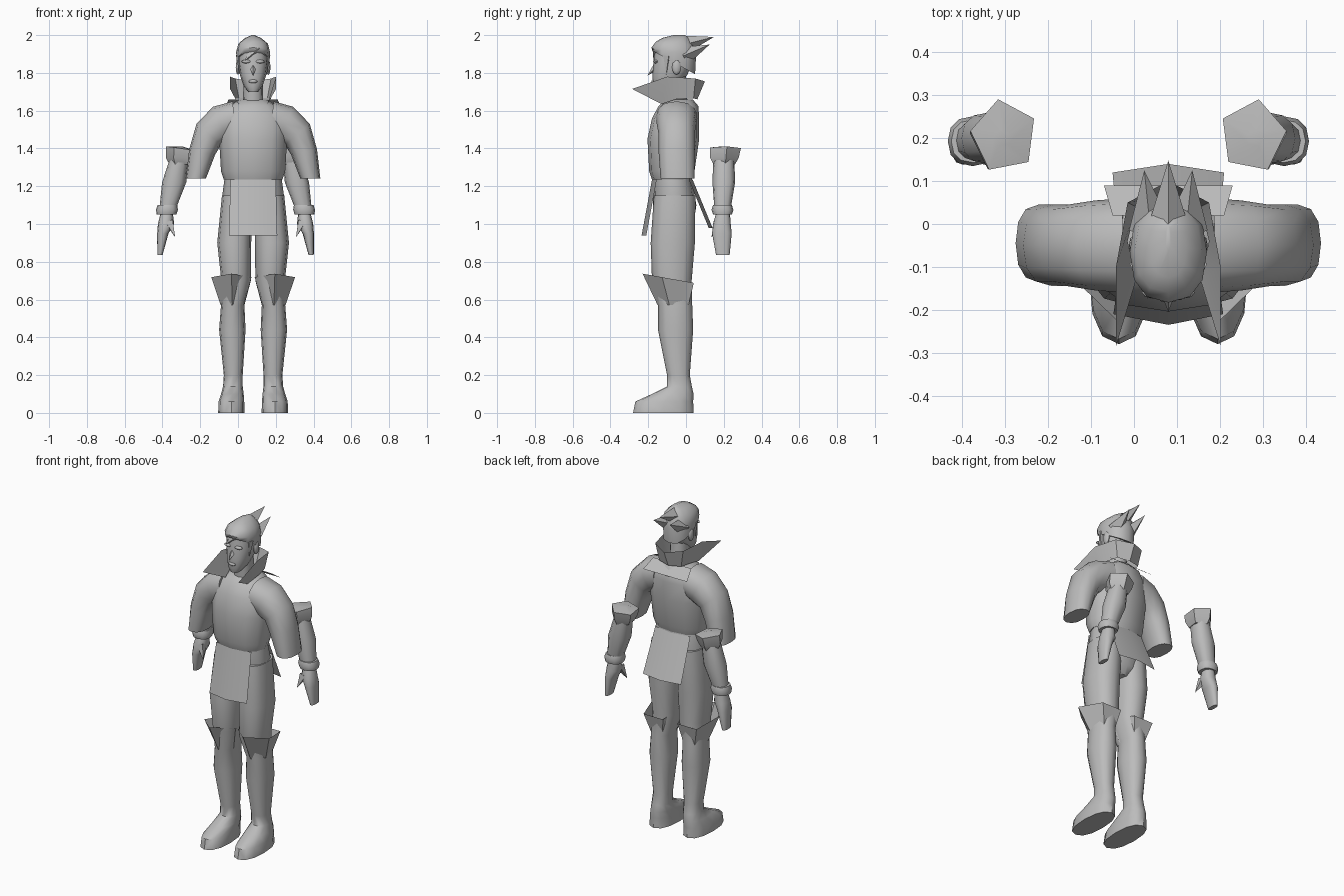
import bpy, bmesh
from math import sin, cos, pi, radians, copysign
from mathutils import Vector, Matrix

if "Cube" in bpy.data.objects:
    bpy.data.objects.remove(bpy.data.objects["Cube"])

# Symmetry planes of the body and of the loose forearms
BODY, ARMS = .08, -.013

SHADE = (.5, .5, .5, 1)
grey = bpy.data.materials.new("plain grey")
grey.use_nodes = True
grey.diffuse_color = SHADE
grey.node_tree.nodes["Principled BSDF"].inputs["Base Color"].default_value = SHADE


def finish(name, bm, axis=BODY, mirror=False, angle=48):
    """Turn a bmesh into a shaded object, mirrored over its axis if asked."""
    bmesh.ops.recalc_face_normals(bm, faces=bm.faces)
    mesh = bpy.data.meshes.new(name)
    bm.to_mesh(mesh)
    bm.free()
    mesh.materials.append(grey)
    obj = bpy.data.objects.new(name, mesh)
    bpy.context.collection.objects.link(obj)
    obj.location.x = axis
    bpy.ops.object.select_all(action='DESELECT')
    obj.select_set(True)
    bpy.context.view_layer.objects.active = obj
    bpy.ops.object.shade_smooth_by_angle(angle=radians(angle))
    if mirror:
        obj.modifiers.new("Mirror", 'MIRROR')


def skin(name, rows, closed=True, caps=True, **options):
    """Bridge rows of points with quads."""
    bm = bmesh.new()
    rows = [[bm.verts.new(point) for point in row] for row in rows]
    count = len(rows[0])
    for low, high in zip(rows, rows[1:]):
        for i in range(count if closed else count - 1):
            j = (i + 1) % count
            bm.faces.new((low[i], low[j], high[j], high[i]))
    if closed and caps:
        bm.faces.new(rows[0])
        bm.faces.new(rows[-1])
    finish(name, bm, **options)


def ring(z, wide, deep, y=0, x=0, tilt=0, pitch=0, sides=12, turn=0, power=.85):
    """Rounded section; tilt leans it sideways, pitch slopes it front to back."""
    points = []
    for i in range(sides):
        a = 2 * pi * i / sides + radians(turn)
        u = wide * copysign(abs(cos(a)) ** power, cos(a))
        v = deep * copysign(abs(sin(a)) ** power, sin(a))
        lean = radians(tilt)
        points.append((x + u * cos(lean), y + v, z + u * sin(lean) + pitch * v))
    return points


def pentagon(**section):
    return ring(sides=5, power=1, **section)


def both(half):
    """Complete a row from its left half, listed from the outside to the middle."""
    return half + [(-x, y, z) for x, y, z in reversed(half) if x > 0]


def flap(name, top, hem, bow):
    """Hanging cloth; top and hem are the left corners, bow moves the middle."""
    rows = [both([corner, (0, corner[1] + bow, corner[2])]) for corner in (top, hem)]
    skin(name, rows, closed=False)


def spike(name, base, tip, radius, **options):
    base, tip = Vector(base), Vector(tip)
    along = tip - base
    turn = along.to_track_quat('Z', 'Y').to_matrix().to_4x4()
    bm = bmesh.new()
    bmesh.ops.create_cone(bm, cap_ends=True, segments=4, radius1=radius, radius2=0,
                          depth=along.length, matrix=Matrix.Translation((base + tip) / 2) @ turn)
    finish(name, bm, **options)


def ball(name, centre, size, **options):
    bm = bmesh.new()
    bmesh.ops.create_uvsphere(bm, u_segments=8, v_segments=6, radius=1,
                              matrix=Matrix.LocRotScale(Vector(centre), None, Vector(size)))
    finish(name, bm, **options)


# Tunic and sleeves
skin("tunic", [
    ring(z=1.235, wide=.155, deep=.105, y=-.075),
    ring(z=1.28, wide=.17, deep=.12, y=-.075),
    ring(z=1.45, wide=.18, deep=.137, y=-.067),
    ring(z=1.56, wide=.185, deep=.125, y=-.055),
    ring(z=1.625, wide=.13, deep=.105, y=-.04),
    ring(z=1.66, wide=.07, deep=.07, y=-.035)])
skin("sleeve", [
    ring(x=.1, y=-.05, z=1.56, wide=.09, deep=.11, tilt=85),
    ring(x=.17, y=-.05, z=1.53, wide=.1, deep=.105, tilt=65),
    ring(x=.235, y=-.05, z=1.475, wide=.085, deep=.095, tilt=40),
    ring(x=.27, y=-.05, z=1.38, wide=.07, deep=.095, tilt=12),
    ring(x=.303, y=-.045, z=1.24, wide=.053, deep=.09)], mirror=True)

# Cloth at the shoulders and belt
flap("shoulder_flap", top=(.13, .02, 1.66), hem=(.15, .09, 1.61), bow=0)
flap("front_flap", top=(.12, -.155, 1.235), hem=(.128, -.21, .94), bow=-.025)
flap("back_flap", top=(.12, .015, 1.235), hem=(.13, .12, .98), bow=.02)

# Pelvis, legs and boots
skin("pelvis", [
    ring(z=1.25, wide=.15, deep=.1, y=-.07),
    ring(z=1.1, wide=.17, deep=.115, y=-.06),
    ring(z=1, wide=.15, deep=.1, y=-.06),
    ring(z=.95, wide=.04, deep=.07, y=-.06)])
skin("leg", [
    ring(x=.085, y=-.06, z=1.15, wide=.08, deep=.11),
    ring(x=.1, y=-.07, z=.9, wide=.09, deep=.117),
    ring(x=.09, y=-.075, z=.7, wide=.078, deep=.105),
    ring(x=.108, y=-.057, z=.57, wide=.062, deep=.09),
    ring(x=.11, y=-.055, z=.44, wide=.07, deep=.093),
    ring(x=.105, y=-.04, z=.2, wide=.05, deep=.06),
    ring(x=.107, y=-.035, z=.14, wide=.052, deep=.066),
    ring(x=.11, y=-.07, z=.1, wide=.06, deep=.11),
    ring(x=.115, y=-.115, z=.06, wide=.068, deep=.153),
    ring(x=.115, y=-.12, z=0, wide=.07, deep=.16)], mirror=True)
skin("knee_cuff", [
    pentagon(x=.11, y=-.06, z=.57, wide=.065, deep=.09, turn=-90),
    pentagon(x=.115, y=-.08, z=.71, wide=.112, deep=.15, turn=-90, pitch=-.18)],
    caps=False, mirror=True, angle=20)

# Neck and standing collar
skin("neck", [ring(z=1.6, wide=.055, deep=.06, y=-.05),
              ring(z=1.78, wide=.05, deep=.06, y=-.06)])
skin("collar", [
    both([(.075, -.13, 1.635), (.095, -.04, 1.665), (.075, .04, 1.665), (0, .06, 1.66)]),
    both([(.122, -.285, 1.715), (.122, -.1, 1.78), (.095, .05, 1.77), (0, .1, 1.755)])],
    closed=False, angle=25)

# Head and face
skin("head", [
    ring(z=1.7, wide=.026, deep=.032, y=-.135),
    ring(z=1.73, wide=.05, deep=.062, y=-.115),
    ring(z=1.79, wide=.07, deep=.092, y=-.085),
    ring(z=1.85, wide=.08, deep=.103, y=-.07),
    ring(z=1.92, wide=.078, deep=.1, y=-.065)])
spike("nose", base=(0, -.155, 1.835), tip=(0, -.205, 1.785), radius=.02)
ball("lips", centre=(0, -.172, 1.755), size=(.024, .012, .01))
ball("brow", centre=(.035, -.16, 1.86), size=(.027, .014, .01), mirror=True)
ball("ear", centre=(.08, -.05, 1.83), size=(.012, .024, .04), mirror=True)

# Swept hair
skin("hair", [
    ring(z=1.855, wide=.086, deep=.113, y=-.065, pitch=-.55),
    ring(z=1.91, wide=.09, deep=.118, y=-.065, pitch=-.2),
    ring(z=1.955, wide=.078, deep=.1, y=-.06, pitch=-.1),
    ring(z=1.985, wide=.042, deep=.07, y=-.055),
    ring(z=2, wide=.006, deep=.03, y=-.035)])
spike("crown_spike", base=(0, -.03, 1.945), tip=(0, .148, 1.99), radius=.055)
spike("side_spike", base=(.042, -.01, 1.89), tip=(.056, .125, 1.95), radius=.05, mirror=True)
spike("sideburn", base=(.07, -.1, 1.89), tip=(.072, -.105, 1.79), radius=.022, mirror=True)
spike("forelock", base=(.02, -.145, 1.93), tip=(-.045, -.172, 1.865), radius=.035)

# Loose forearms: elbow cuff, forearm, wristband and hand
arm = dict(axis=ARMS, mirror=True)
skin("elbow_cuff", [
    pentagon(x=.295, y=.2, z=1.315, wide=.055, deep=.06, turn=80),
    pentagon(x=.295, y=.2, z=1.35, wide=.075, deep=.08, turn=80),
    pentagon(x=.29, y=.205, z=1.4, wide=.08, deep=.087, turn=80, tilt=8),
    pentagon(x=.295, y=.2, z=1.41, wide=.02, deep=.02, turn=80)], angle=35, **arm)
skin("forearm", [
    ring(x=.3, y=.2, z=1.34, wide=.05, deep=.056),
    ring(x=.325, y=.2, z=1.22, wide=.064, deep=.06),
    ring(x=.362, y=.193, z=1.07, wide=.042, deep=.042)], **arm)
skin("wristband", [
    ring(x=.365, y=.193, z=1.05, wide=.052, deep=.05),
    ring(x=.363, y=.193, z=1.075, wide=.058, deep=.058),
    ring(x=.361, y=.193, z=1.1, wide=.052, deep=.05)], **arm)
skin("hand", [
    ring(x=.365, y=.195, z=1.05, wide=.034, deep=.038),
    ring(x=.368, y=.19, z=1, wide=.043, deep=.047),
    ring(x=.385, y=.19, z=.95, wide=.03, deep=.052),
    ring(x=.4, y=.195, z=.837, wide=.014, deep=.036)], **arm)
spike("thumb", base=(.35, .165, 1.01), tip=(.32, .135, .93), radius=.027, **arm)
